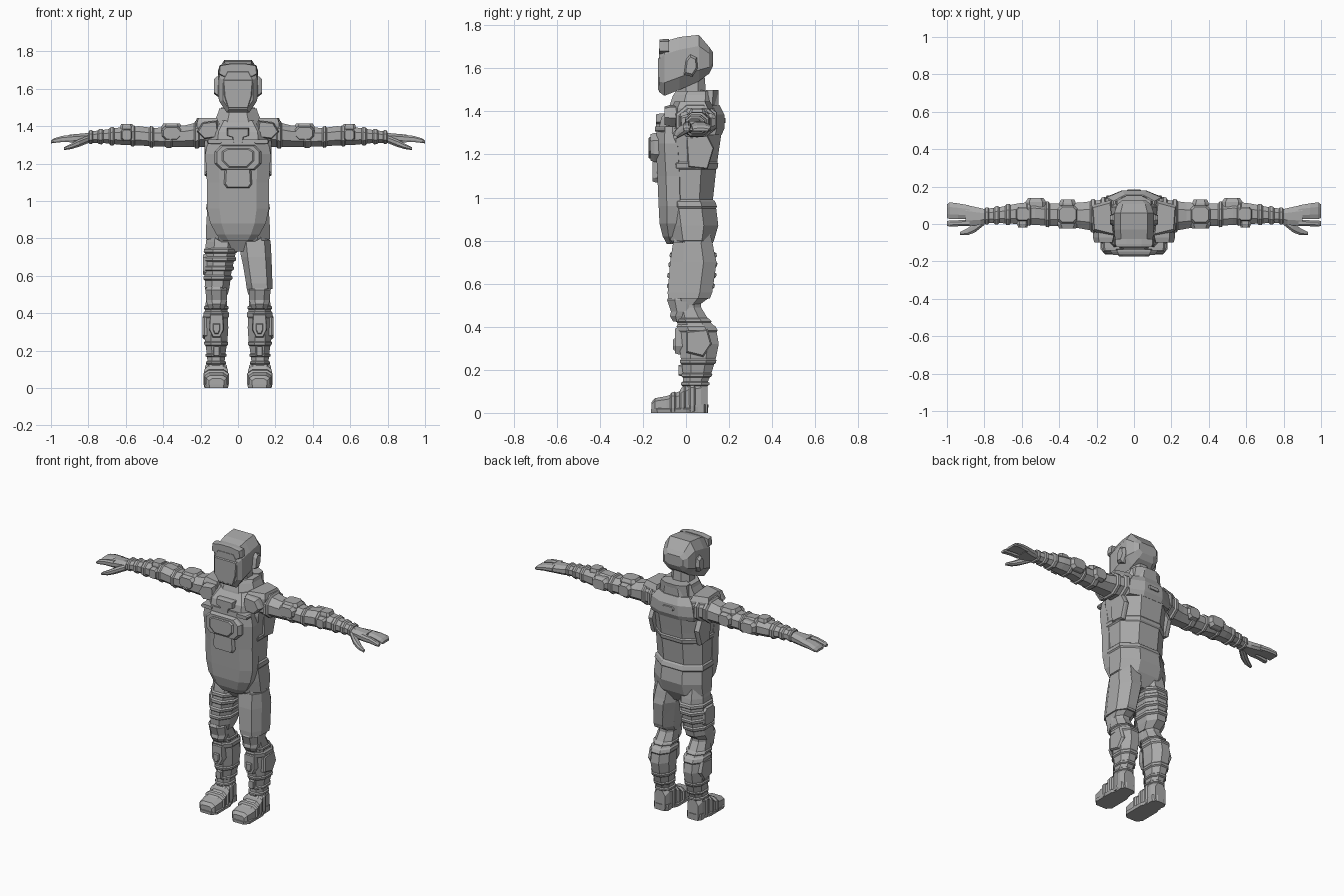
import bpy, bmesh

grey = bpy.data.materials.new("suit grey")
grey.diffuse_color = (0.4, 0.4, 0.4, 1)
# maps (cross-section a, cross-section b, along) to x, y, z
AXES = {'x': lambda a, b, t: (t, a, b), 'y': lambda a, b, t: (a, t, b), 'z': lambda a, b, t: (a, b, t)}


def emit(name, rings, axis, mirror=False):
    """Skin a list of closed rings, cap both ends, optionally repeat on the -x side."""
    for label, s in ([("left_", 1), ("right_", -1)] if mirror else [("", 1)]):
        bm = bmesh.new()
        vs = []
        for ring in rings:
            row = []
            for p in ring:
                x, y, z = AXES[axis](*p)
                row.append(bm.verts.new((s * x, y, z)))
            vs.append(row)
        n = len(vs[0])
        for r0, r1 in zip(vs, vs[1:]):
            for i in range(n):
                bm.faces.new((r0[i], r0[(i + 1) % n], r1[(i + 1) % n], r1[i]))
        bm.faces.new(vs[0])
        bm.faces.new(vs[-1])
        bmesh.ops.recalc_face_normals(bm, faces=bm.faces)
        me = bpy.data.meshes.new(label + name)
        bm.to_mesh(me)
        bm.free()
        me.materials.append(grey)
        bpy.context.collection.objects.link(bpy.data.objects.new(label + name, me))


def loft(name, axis, stations, low=.28, high=.28, mirror=False, dip=.28):
    """Octagonal sections: (along, a0, a1, b0, b1); low/high chamfer the a width, dip the b height."""
    rings = []
    for t, a0, a1, b0, b1 in stations:
        w, h = a1 - a0, (b1 - b0) * dip
        l, u = low * w, high * w
        rings.append([(a0 + l, b0, t), (a1 - l, b0, t), (a1, b0 + h, t), (a1, b1 - h, t),
                      (a1 - u, b1, t), (a0 + u, b1, t), (a0, b1 - h, t), (a0, b0 + h, t)])
    emit(name, rings, axis, mirror)


def at(stations, t):
    for p, q in zip(stations, stations[1:]):
        if p[0] <= t <= q[0]:
            f = (t - p[0]) / (q[0] - p[0])
            return [p[i] + f * (q[i] - p[i]) for i in range(1, 5)]


def band(name, axis, stations, t0, t1, g=.01, **kw):
    """Raised, bevelled strap following a loft between t0 and t1."""
    e = min(.008, (t1 - t0) * .25)
    out = []
    for t, k in ((t0, 0), (t0 + e, g), (t1 - e, g), (t1, 0)):
        a0, a1, b0, b1 = at(stations, t)
        out.append((t, a0 - k, a1 + k, b0 - k, b1 + k))
    loft(name, axis, out, **kw)


def plate(name, axis, outline, d0, d1, taper=.85, mirror=False):
    """Flat outline raised from depth d0 to d1 with a bevelled rim."""
    ca = sum(p[0] for p in outline) / len(outline)
    cb = sum(p[1] for p in outline) / len(outline)
    rings = [[(ca + (a - ca) * k, cb + (b - cb) * k, d) for a, b in outline]
             for d, k in ((d0, 1), (d0 + (d1 - d0) * .6, 1), (d1, taper))]
    emit(name, rings, axis, mirror)


def octa(a0, a1, b0, b1, c):
    return [(a0 + c, b0), (a1 - c, b0), (a1, b0 + c), (a1, b1 - c),
            (a1 - c, b1), (a0 + c, b1), (a0, b1 - c), (a0, b0 + c)]


def sym(half):
    return half + [(-a, b) for a, b in reversed(half)]


# Torso
torso = [(.73, -.09, .09, -.03, .09), (.80, -.172, .172, -.07, .13), (.87, -.17, .17, -.09, .15),
         (.95, -.165, .165, -.10, .14), (.99, -.16, .16, -.10, .125), (1.13, -.165, .165, -.11, .14),
         (1.2, -.17, .17, -.12, .15), (1.30, -.18, .18, -.13, .165), (1.37, -.175, .175, -.115, .165),
         (1.43, -.125, .125, -.07, .15)]
loft("torso", 'z', torso, low=.2)
band("waist_belt", 'z', torso, .95, .99, .007, low=.2)
band("rib_strap", 'z', torso, 1.13, 1.165, .006, low=.2)
loft("belly_apron", 'z', [(.785, -.08, .08, -.09, -.02), (.82, -.115, .115, -.108, -.01), (.88, -.148, .148, -.123, .0),
                          (.96, -.166, .166, -.127, .01), (1.1, -.166, .166, -.133, .01),
                          (1.25, -.175, .175, -.14, .0), (1.33, -.16, .16, -.135, .0)], low=.2)
# Chest equipment
plate("chest_unit", 'y', octa(-.125, .125, 1.165, 1.30, .035), -.12, -.165, .9)
plate("chest_unit_face", 'y', sym([(.05, 1.18), (.085, 1.215), (.085, 1.265), (.06, 1.28)]), -.16, -.175, .9)
plate("chest_lower_pack", 'y', sym([(.06, 1.07), (.075, 1.09), (.07, 1.175)]), -.12, -.155, .88)
plate("throat_plate", 'y', sym([(.025, 1.31), (.03, 1.34), (.06, 1.35), (.06, 1.39)]), -.09, -.14, .9)
plate("chest_buckle", 'y', octa(.085, .165, 1.305, 1.33, .008), -.10, -.143, .9, True)
# Back yoke and slot
loft("back_yoke", 'z', [(1.29, -.15, .15, .06, .165), (1.32, -.155, .155, .05, .178),
                        (1.385, -.145, .145, .05, .178), (1.43, -.11, .11, .04, .155)], low=.1)
plate("back_slot", 'y', octa(-.04, .04, 1.345, 1.37, .008), .17, .184, .85)
plate("side_back_panel", 'x', [(.01, 1.14), (.10, 1.13), (.13, 1.23), (.10, 1.29), (.0, 1.28)], .15, .18, .92, True)

# Collar and neck
loft("neck", 'z', [(1.40, -.07, .07, -.04, .10), (1.58, -.06, .06, -.03, .085)])
loft("collar", 'z', [(1.39, -.14, .14, -.085, .15), (1.43, -.125, .125, -.075, .15),
                     (1.475, -.105, .105, -.06, .15), (1.495, -.10, .10, -.045, .145)])
loft("collar_back", 'z', [(1.42, -.10, .10, .06, .145), (1.50, -.09, .09, .06, .152)])

# Helmet
head = [(-.125, -.08, .08, 1.49, 1.69), (-.10, -.10, .10, 1.472, 1.725), (-.03, -.106, .106, 1.50, 1.745),
        (.06, -.106, .106, 1.54, 1.755), (.107, -.088, .088, 1.575, 1.70), (.125, -.065, .065, 1.61, 1.675)]
loft("helmet", 'y', head, low=.2, high=.16, dip=.24)
plate("brow", 'y', sym([(.08, 1.665), (.105, 1.68), (.10, 1.725), (.04, 1.735)]), -.08, -.124, .94)
plate("visor", 'y', sym([(.055, 1.495), (.075, 1.56), (.082, 1.65)]), -.11, -.131, .92)
plate("ear_guard", 'x', [(-.01, 1.57), (.03, 1.56), (.055, 1.60), (.05, 1.65), (.02, 1.665), (.0, 1.64)],
      .09, .128, .75, True)

# Arms
arm = [(.12, -.05, .14, 1.29, 1.43), (.20, -.04, .125, 1.29, 1.425), (.28, -.025, .115, 1.29, 1.405),
       (.38, -.01, .11, 1.29, 1.395), (.45, -.01, .11, 1.292, 1.39), (.53, -.005, .12, 1.297, 1.40),
       (.62, .0, .11, 1.30, 1.395), (.72, .005, .09, 1.31, 1.38), (.80, .005, .08, 1.312, 1.37)]
loft("arm", 'x', arm, mirror=True)
for n, (t0, t1, g) in enumerate([(.15, .18, .012), (.205, .235, .01), (.35, .39, .006), (.45, .475, .008),
                                 (.55, .575, .006), (.66, .69, .008), (.72, .75, .007), (.775, .80, .007)]):
    band("arm_band_%d" % n, 'x', arm, t0, t1, g, mirror=True)
plate("upper_arm_pad", 'z', octa(.30, .41, .0, .10, .02), 1.37, 1.415, .8, True)
plate("upper_arm_front_pad", 'y', octa(.30, .41, 1.325, 1.40, .02), .03, -.025, .8, True)
plate("upper_arm_back_pad", 'y', octa(.31, .40, 1.31, 1.39, .02), .08, .13, .8, True)
plate("elbow_pad", 'y', octa(.47, .58, 1.31, 1.39, .02), .09, .138, .75, True)
plate("forearm_box", 'z', octa(.56, .63, .015, .09, .012), 1.37, 1.412, .85, True)
plate("forearm_front_box", 'y', octa(.565, .625, 1.32, 1.385, .012), .03, -.02, .8, True)
plate("shoulder_pad", 'z', [(.10, -.07), (.22, -.04), (.23, .10), (.12, .13)], 1.37, 1.445, .82, True)
plate("shoulder_front_pad", 'y', [(.10, 1.34), (.18, 1.33), (.22, 1.37), (.19, 1.42), (.11, 1.43)],
      -.03, -.10, .85, True)

# Hands
loft("palm", 'x', [(.785, .01, .075, 1.315, 1.365), (.82, -.005, .085, 1.31, 1.362),
                   (.90, -.012, .102, 1.312, 1.355)], mirror=True, low=.12)
loft("outer_fingers", 'x', [(.88, .028, .10, 1.315, 1.355), (.94, .026, .11, 1.315, 1.348),
                            (.985, .027, .116, 1.31, 1.335), (1.0, .032, .105, 1.308, 1.322)], mirror=True, low=.1)
loft("inner_fingers", 'x', [(.88, -.012, .024, 1.315, 1.355), (.94, -.012, .02, 1.315, 1.348),
                            (.985, -.014, .02, 1.31, 1.335), (1.0, -.01, .015, 1.308, 1.322)], mirror=True, low=.15)
loft("thumb", 'x', [(.80, -.005, .04, 1.31, 1.35), (.85, -.045, .005, 1.29, 1.33),
                    (.89, -.06, -.022, 1.278, 1.308), (.93, -.06, -.042, 1.272, 1.288)], mirror=True)

# Thighs
thigh = [(.50, .055, .17, -.05, .06), (.54, .045, .178, -.078, .115), (.62, .035, .175, -.08, .13),
         (.71, .015, .175, -.07, .138), (.78, .006, .172, -.06, .125), (.84, .02, .16, -.05, .11)]
loft("thigh", 'z', thigh, mirror=True)
# Straps and pouch on one thigh, loose panel on the other
strapped = [(t, -b, -a, c, d) for t, a, b, c, d in thigh]
for n, t in enumerate((.575, .625, .675, .72)):
    band("thigh_strap_%d" % n, 'z', strapped, t, t + .028, .009)
plate("thigh_pouch", 'x', octa(-.03, .08, .60, .72, .02), -.15, -.188, .88)
loft("thigh_panel", 'z', [(.53, .05, .184, -.084, .11), (.56, .043, .184, -.085, .122),
                          (.70, .02, .179, -.074, .142), (.79, .01, .174, -.06, .12)], low=.2)

# Lower legs
shin = [(.08, .07, .165, -.02, .10), (.14, .072, .163, -.015, .10), (.19, .066, .168, -.015, .12),
        (.26, .056, .178, -.025, .14), (.32, .052, .182, -.03, .152), (.39, .053, .18, -.035, .14),
        (.44, .058, .175, -.045, .10), (.49, .062, .168, -.05, .07), (.55, .06, .17, -.05, .07)]
loft("lower_leg", 'z', shin, mirror=True)
for n, (t, h, g) in enumerate([(.125, .02, .008), (.165, .02, .007), (.225, .025, .006),
                               (.375, .035, .006), (.42, .02, .006)]):
    band("leg_strap_%d" % n, 'z', shin, t, t + h, g, mirror=True)
loft("knee_pad", 'z', [(.425, .075, .155, -.06, .0), (.45, .065, .165, -.075, .02), (.47, .06, .17, -.07, .03),
                       (.525, .058, .174, -.088, .04), (.54, .065, .168, -.08, .03)], mirror=True, high=.1)
plate("shin_plate", 'y', [(.095, .27), (.135, .27), (.155, .31), (.152, .40), (.078, .40), (.075, .31)],
      .0, -.05, .88, True)
plate("shin_plate_inset", 'y', [(.105, .29), (.125, .29), (.134, .31), (.134, .345), (.096, .345), (.096, .31)],
      -.045, -.06, .8, True)
plate("shin_box", 'y', octa(.098, .132, .17, .225, .006), .0, -.035, .85, True)
plate("calf_side_plate", 'x', [(.0, .28), (.08, .26), (.12, .32), (.10, .39), (.0, .38)], .165, .19, .88, True)

# Boots
foot = [(-.16, .075, .155, .0, .05), (-.145, .06, .17, .0, .068), (-.09, .055, .178, .0, .078),
        (-.03, .06, .174, .0, .10), (.01, .066, .168, .0, .135), (.07, .068, .166, .0, .145),
        (.10, .08, .155, .0, .12)]
loft("boot", 'y', foot, low=.03, high=.2, mirror=True, dip=.2)
for n, t in enumerate((-.075, -.03, .015)):
    band("boot_strap_%d" % n, 'y', [(t, a, b, .012, d) for t, a, b, c, d in foot], t, t + .028, .008,
         low=.03, high=.2, dip=.2, mirror=True)
loft("boot_sole", 'z', [(.0, .054, .176, -.162, .03), (.018, .05, .18, -.163, .03), (.022, .056, .174, -.155, .03)],
     low=.2, high=.1, dip=.15, mirror=True)
loft("boot_heel", 'z', [(.0, .068, .166, .04, .102), (.04, .066, .168, .035, .104)], low=.1, mirror=True)
